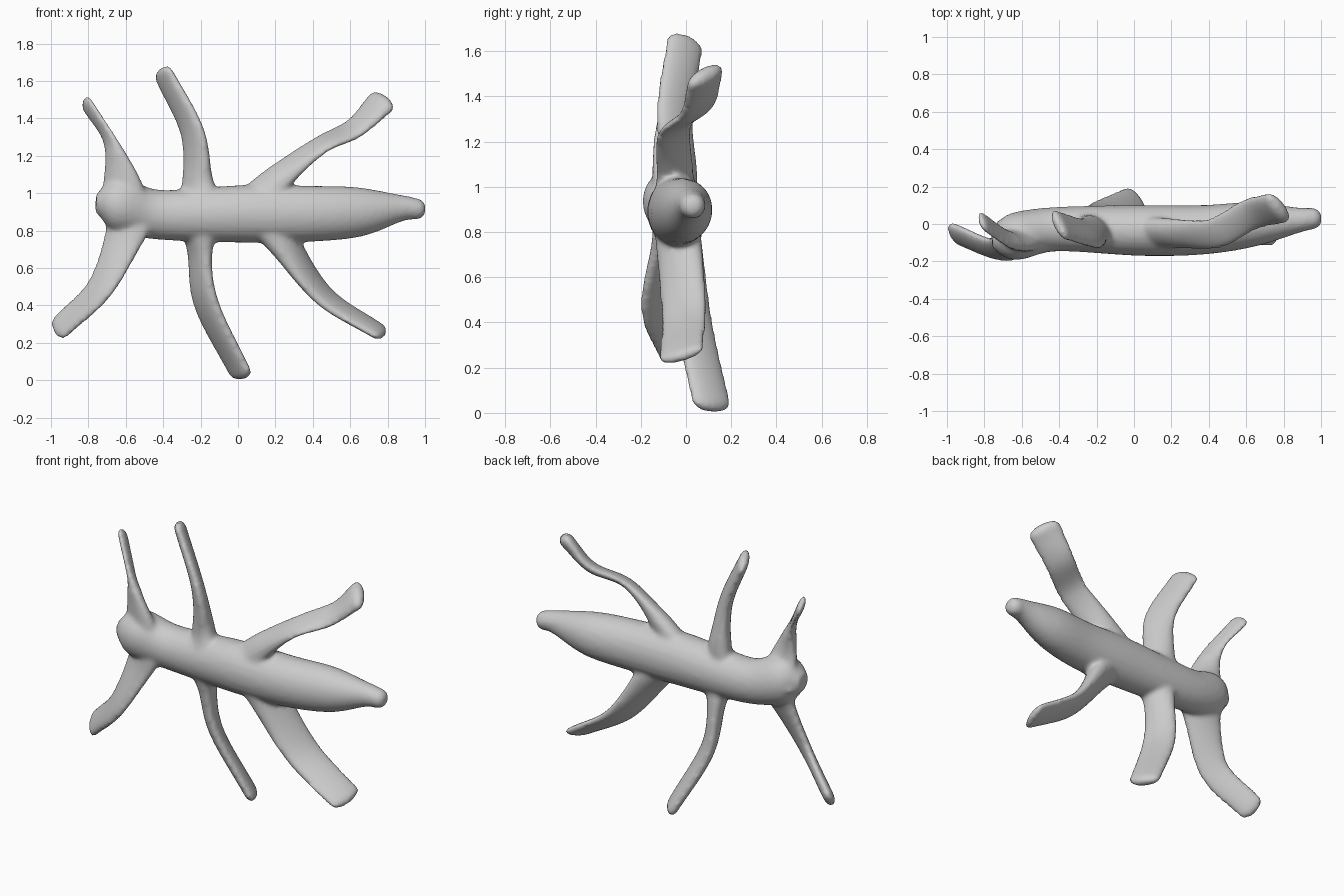
import bpy, bmesh
from math import sin, cos, pi, sqrt
from mathutils import Vector

if "Cube" in bpy.data.objects:
    bpy.data.objects.remove(bpy.data.objects["Cube"])

SIDES = 24


def spline(rows, steps=7):
    """Catmull-Rom through rows of numbers."""
    pts = [Vector(r) for r in rows]
    pts = [2 * pts[0] - pts[1]] + pts + [2 * pts[-1] - pts[-2]]
    out = []
    for i in range(1, len(pts) - 2):
        a, b, c, d = pts[i - 1:i + 3]
        for k in range(steps):
            t = k / steps
            out.append(0.5 * (2 * b + (c - a) * t + (2 * a - 5 * b + 4 * c - d) * t * t
                              + (3 * b - a - 3 * c + d) * t ** 3))
    return out + [pts[-2]]


def section(en, ey, flat, tilt):
    """Tilted ellipse fitting the half extents en, ey; smaller flat = thinner strip."""
    m = flat * min(en, ey)
    big = sqrt(en * en + ey * ey - m * m)
    c2 = (en * en - m * m) / max(big * big - m * m, 1e-9)
    c = sqrt(min(max(c2, 0), 1))
    s = tilt * sqrt(1 - c * c)
    angles = [2 * pi * j / SIDES for j in range(SIDES)]
    return [(big * c * cos(a) - m * s * sin(a), big * s * cos(a) + m * c * sin(a)) for a in angles]


def tube(bm, rows, tilt=1, cap=0.045):
    """Loft; row = x, y, z, half width seen from the front, half depth, flatness."""
    st = spline(rows)
    pos = [Vector(s[:3]) for s in st]
    rad = [tuple(s[3:6]) for s in st]
    end = (pos[-1] - pos[-2]).normalized()
    tip, (ra, rb, fl) = pos[-1].copy(), rad[-1]
    for k in (0.4, 0.75, 0.95):                       # rounded tip
        pos.append(tip + end * cap * k)
        f = sqrt(1 - k * k)
        rad.append((ra * f, rb * f, fl))
    rings = []
    for i, p in enumerate(pos):
        t = (pos[min(i + 1, len(pos) - 1)] - pos[max(i - 1, 0)]).normalized()
        n = Vector((0, 1, 0)).cross(t).normalized()
        b = t.cross(n)
        rings.append([bm.verts.new(p + n * u + b * v) for u, v in section(*rad[i], tilt)])
    for r, q in zip(rings, rings[1:]):
        for j in range(SIDES):
            k = (j + 1) % SIDES
            bm.faces.new((r[j], r[k], q[k], q[j]))
    bm.faces.new(rings[0][::-1])
    bm.faces.new(rings[-1])


def limb(bm, root_x, depth, flat, tilt, *path):
    """Flat tilted limb flaring out of the trunk; path row = x, y, z, half width."""
    rows = [(root_x, -.05, .91, .15, .10, .95)]
    rows += [(*p, depth, flat if i else (flat + 1) / 2) for i, p in enumerate(path)]
    tube(bm, rows, tilt)


bm = bmesh.new()

# trunk, blunt end to tapered end
trunk = [(-.76, -.08, .95, .05), (-.65, -.07, .94, .14), (-.42, -.028, .885, .133),
         (.05, -.035, .89, .155), (.38, -.03, .89, .15), (.65, 0, .9, .132),
         (.87, .02, .92, .072), (.96, .03, .915, .056)]
tube(bm, [(*p, p[3] * .8 + .012, 1) for p in trunk])

# upper limbs
limb(bm, -.6, .058, .6, -1, (-.63, -.09, 1.1, .09), (-.69, -.07, 1.29, .037), (-.803, .01, 1.468, .036))
limb(bm, -.21, .08, .58, -1, (-.215, -.03, 1.06, .085), (-.245, -.05, 1.33, .065), (-.395, -.005, 1.63, .054))
limb(bm, .1, .08, .55, -1, (.21, -.05, 1.07, .082), (.43, -.05, 1.25, .051),
     (.62, .05, 1.345, .057), (.765, .085, 1.485, .076))

# lower limbs
limb(bm, -.57, .064, .5, 1, (-.61, -.09, .76, .105), (-.74, -.135, .49, .073), (-.95, -.055, .285, .063))
limb(bm, -.2, .087, .6, 1, (-.205, -.01, .7, .07), (-.17, .03, .41, .067), (.01, .112, .045, .058))
limb(bm, .15, .1, .65, -1, (.25, -.03, .73, .088), (.46, -.01, .45, .057), (.75, -.02, .262, .045))

bmesh.ops.recalc_face_normals(bm, faces=bm.faces)
me = bpy.data.meshes.new("trunk_with_limbs")
bm.to_mesh(me)
bm.free()
ob = bpy.data.objects.new("trunk_with_limbs", me)
bpy.context.collection.objects.link(ob)

# fuse all parts into one skin and soften the joints
rm = ob.modifiers.new("fuse", 'REMESH')
rm.mode = 'VOXEL'
rm.voxel_size = 0.014
rm.use_smooth_shade = True
sm = ob.modifiers.new("soften", 'SMOOTH')
sm.factor = 0.5
sm.iterations = 6
